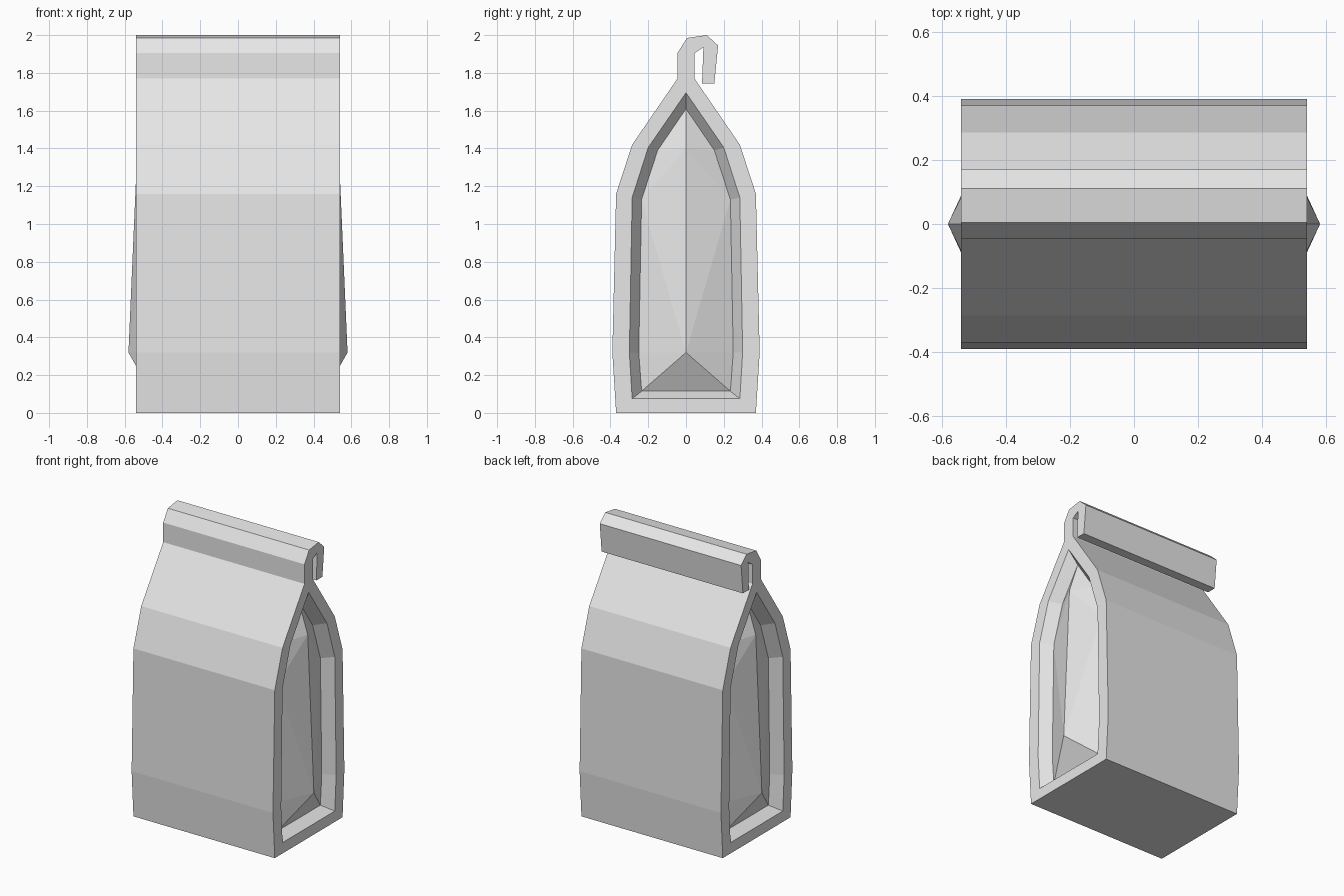
import bpy
import bmesh

cube = bpy.data.objects.get("Cube")
if cube:
    bpy.data.objects.remove(cube, do_unlink=True)

paper = bpy.data.materials.new("pale_paper")
paper.use_nodes = True
colour = (0.8, 0.8, 0.8, 1)
paper.diffuse_color = colour
paper.node_tree.nodes["Principled BSDF"].inputs["Base Color"].default_value = colour

HALF_WIDTH = 0.54
RECESS_X = 0.465

# Half profiles (y, z) from the bottom upwards
body = [(0.37, 0), (0.39, 0.32), (0.37, 1.16), (0.285, 1.42), (0.045, 1.77)]
opening = [(0.285, 0.075), (0.30, 0.32), (0.285, 1.14), (0.20, 1.405)]
recess = [(0.235, 0.115), (0.25, 0.32), (0.235, 1.13), (0.15, 1.39)]
# Folded-over closure, from the front of the neck round to the back
closure = [(-0.045, 1.905), (0.005, 1.985), (0.11, 2.0), (0.17, 1.945),
           (0.15, 1.745), (0.085, 1.745), (0.092, 1.935), (0.045, 1.905)]


def mirrored(half, middle):
    """Front half, middle points, then the back half downwards."""
    return [(-y, z) for y, z in half] + middle + half[::-1]


outline = mirrored(body, closure)
bm = bmesh.new()


def loop(points, x):
    return [bm.verts.new((x, y, z)) for y, z in points]


def bridge(a, b):
    for i in range(len(a)):
        j = (i + 1) % len(a)
        bm.faces.new((a[i], a[j], b[j], b[i]))


def side(x_sign, outer):
    edge = loop(mirrored(opening, [(0, 1.695)]), x_sign * HALF_WIDTH)
    inner = loop(mirrored(recess, [(0, 1.61)]), x_sign * RECESS_X)
    n = len(body)
    # Flat rim around the opening and end of the folded closure
    front, back = outer[:n], outer[-n:]
    for rim, rim_edge in ((front, edge[:n]), (back, edge[n - 1:])):
        for i in range(n - 1):
            bm.faces.new((rim[i], rim[i + 1], rim_edge[i + 1], rim_edge[i]))
    bm.faces.new((front[0], back[-1], edge[-1], edge[0]))
    bm.faces.new((front[-1], back[0], edge[n - 1]))
    bm.faces.new(outer[n - 1:-n + 1])
    # Inward step, then the gusset with its raised central fold
    bridge(edge, inner)
    low = bm.verts.new((x_sign * 0.58, 0, 0.32))
    high = bm.verts.new((x_sign * 0.533, 0, 1.40))
    apex = inner[n - 1]
    for a in (inner[:n - 1], inner[:n - 1:-1]):
        bm.faces.new((a[0], a[1], low))
        bm.faces.new((a[1], a[2], low))
        bm.faces.new((a[2], high, low))
        bm.faces.new((a[2], a[3], high))
        bm.faces.new((a[3], apex, high))
    bm.faces.new((inner[0], inner[-1], low))


# Body shell with both gusseted sides
right = loop(outline, -HALF_WIDTH)
left = loop(outline, HALF_WIDTH)
bridge(right, left)
side(-1, right)
side(1, left)
bmesh.ops.recalc_face_normals(bm, faces=bm.faces)

mesh = bpy.data.meshes.new("folded_bag")
bm.to_mesh(mesh)
bm.free()
mesh.materials.append(paper)
bag = bpy.data.objects.new("folded_bag", mesh)
bpy.context.collection.objects.link(bag)
